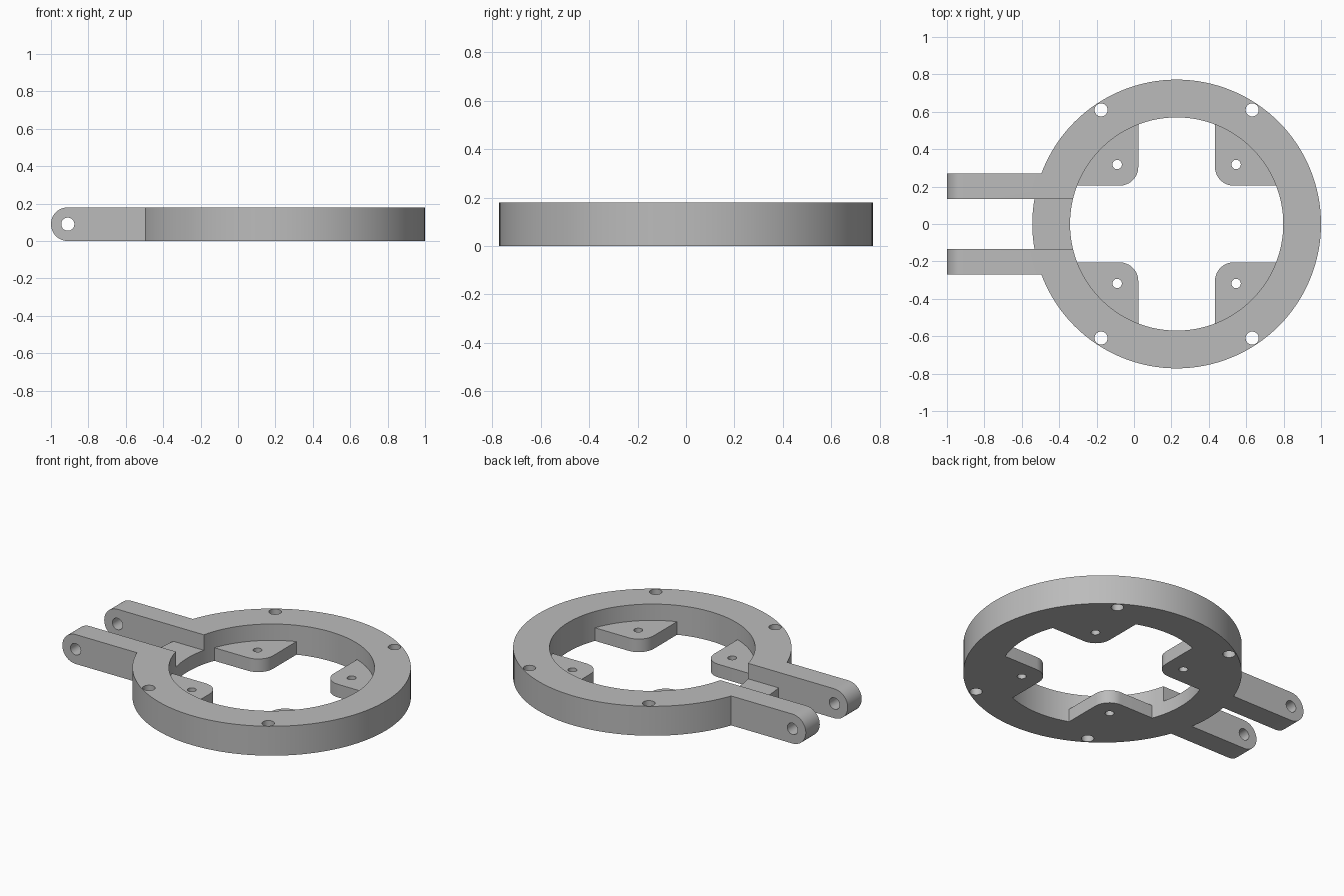
import bpy, bmesh, math
from mathutils import Matrix, Vector

cube = bpy.data.objects.get("Cube")
if cube:
    bpy.data.objects.remove(cube, do_unlink=True)

CX = 0.228               # ring centre along x
OUTER, INNER = 0.772, 0.57
HEIGHT = 0.18
TAB_TOP = 0.08
SLOT_FLOOR = 0.085
ARM_IN, ARM_OUT = 0.135, 0.27

grey = bpy.data.materials.new("plain_grey")
grey.use_nodes = True
grey.diffuse_color = (0.5, 0.5, 0.5, 1)
grey.node_tree.nodes["Principled BSDF"].inputs["Base Color"].default_value = (0.5, 0.5, 0.5, 1)


def arc(x, y, r, start, end, steps):
    """Points along an arc, angles in degrees."""
    angles = [math.radians(start + (end - start) * i / steps) for i in range(steps + 1)]
    return [(x + r * math.cos(a), y + r * math.sin(a)) for a in angles]


def circle(x, y, r, steps):
    return arc(x, y, r, 0, 360, steps)[:-1]


def prism(name, outline, low, high, along_y=False):
    """Extrude a flat outline along z, or an x-z outline along y."""
    bm = bmesh.new()
    place = (lambda u, v: (u, low, v)) if along_y else (lambda u, v: (u, v, low))
    face = bm.faces.new([bm.verts.new(place(u, v)) for u, v in outline])
    result = bmesh.ops.extrude_face_region(bm, geom=[face])
    shift = Vector((0, high - low, 0)) if along_y else Vector((0, 0, high - low))
    bmesh.ops.translate(bm, vec=shift,
                        verts=[g for g in result["geom"] if isinstance(g, bmesh.types.BMVert)])
    bmesh.ops.recalc_face_normals(bm, faces=bm.faces)
    mesh = bpy.data.meshes.new(name)
    bm.to_mesh(mesh)
    bm.free()
    mesh.materials.append(grey)
    obj = bpy.data.objects.new(name, mesh)
    bpy.context.collection.objects.link(obj)
    return obj


def combine(body, part, operation):
    """Merge or cut a part, then discard it."""
    mod = body.modifiers.new("combine", "BOOLEAN")
    mod.operation, mod.solver, mod.object = operation, "EXACT", part
    bpy.context.view_layer.objects.active = body
    bpy.ops.object.modifier_apply(modifier=mod.name)
    bpy.data.objects.remove(part, do_unlink=True)


def box_outline(x0, x1, y0, y1):
    return [(x0, y0), (x1, y0), (x1, y1), (x0, y1)]


# Main ring
body = prism("mounting_ring", circle(CX, 0, OUTER, 128), 0, HEIGHT)

# Hinge arms with rounded ends
mid = HEIGHT / 2
for side in (-1, 1):
    low, high = sorted((side * ARM_IN, side * ARM_OUT))
    outline = arc(-1 + mid, mid, mid, 90, 270, 24) + [(-0.4, 0), (-0.4, HEIGHT)]
    combine(body, prism("hinge_arm", outline, low, high, True), "UNION")

# Central opening and the shallow slot between the arms
combine(body, prism("opening", circle(CX, 0, INNER, 128), -0.1, 0.3), "DIFFERENCE")
combine(body, prism("slot", box_outline(-0.7, -0.2, -ARM_IN, ARM_IN), SLOT_FLOOR, 0.3), "DIFFERENCE")

# Four low inner tabs with one rounded corner each
EDGE, ROUND, ROOT = 0.205, 0.1, 0.6
lean = math.degrees(math.asin(EDGE / ROOT))
corner = EDGE + ROUND
tab = arc(corner, corner, ROUND, 270, 180, 12) + arc(0, 0, ROOT, 90 - lean, lean, 16)
for sx in (-1, 1):
    for sy in (-1, 1):
        outline = [(CX + sx * u, sy * v) for u, v in tab]
        combine(body, prism("inner_tab", outline, 0, TAB_TOP), "UNION")

# Rim holes and tab screw holes
for sx in (-1, 1):
    for sy in (-1, 1):
        for u, v, r in ((0.404, 0.61, 0.035), (0.318, 0.318, 0.025)):
            hole = circle(CX + sx * u, sy * v, r, 32)
            combine(body, prism("hole", hole, -0.1, 0.3), "DIFFERENCE")

# Pin hole through both arms
combine(body, prism("pin_hole", circle(-1 + mid, mid, 0.035, 32), -0.5, 0.5, True), "DIFFERENCE")

# Smooth the curved walls and keep the rims crisp
bpy.ops.object.select_all(action="DESELECT")
body.select_set(True)
bpy.context.view_layer.objects.active = body
bpy.ops.object.shade_smooth_by_angle(angle=math.radians(30))
